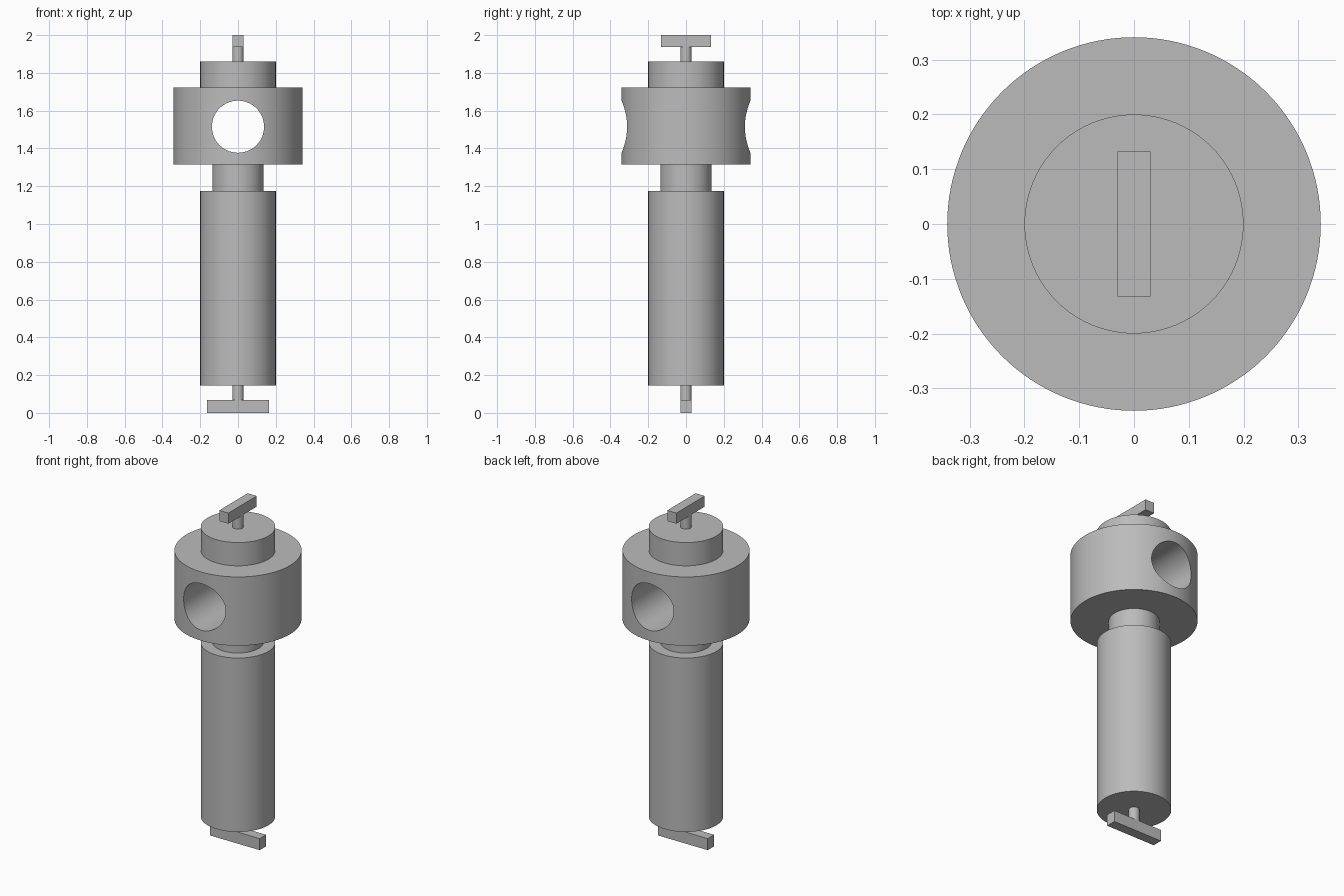
import bpy
import math

cube = bpy.data.objects.get("Cube")
if cube:
    bpy.data.objects.remove(cube, do_unlink=True)

metal = bpy.data.materials.new("plain_grey")
metal.use_nodes = True
GREY = (0.5, 0.5, 0.5, 1)
metal.diffuse_color = GREY
metal.node_tree.nodes["Principled BSDF"].inputs["Base Color"].default_value = GREY


def cylinder(name, radius, z0, z1, sides=96):
    bpy.ops.mesh.primitive_cylinder_add(
        vertices=sides, radius=radius, depth=z1 - z0, location=(0, 0, (z0 + z1) / 2))
    ob = bpy.context.object
    ob.name = name
    ob.data.materials.append(metal)
    bpy.ops.object.shade_smooth_by_angle(angle=math.radians(30))
    return ob


def bar(name, length_x, length_y, z0, z1):
    bpy.ops.mesh.primitive_cube_add(size=1, location=(0, 0, (z0 + z1) / 2))
    ob = bpy.context.object
    ob.name = name
    ob.scale = (length_x, length_y, z1 - z0)
    bpy.ops.object.transform_apply(location=False, rotation=False, scale=True)
    ob.data.materials.append(metal)
    return ob


# Lower crossbar and its pin
bar("bottom_crossbar", 0.326, 0.06, 0, 0.068)
cylinder("bottom_pin", 0.03, 0.068, 0.146, 48)

# Long body, narrow neck, wide head and cap
cylinder("body", 0.2, 0.146, 1.176)
cylinder("neck", 0.136, 1.176, 1.315)
head = cylinder("head", 0.341, 1.315, 1.722, 128)
cylinder("cap", 0.2, 1.722, 1.86)

# Upper pin and crossbar, turned a quarter from the lower one
cylinder("top_pin", 0.03, 1.86, 1.937, 48)
bar("top_crossbar", 0.06, 0.265, 1.937, 2)

# Round hole through the head, front to back
bpy.ops.mesh.primitive_cylinder_add(
    vertices=96, radius=0.138, depth=1, location=(0, 0, 1.515),
    rotation=(math.pi / 2, 0, 0))
cutter = bpy.context.object
cutter.name = "hole_cutter"
cutter.data.materials.append(metal)
cutter.hide_render = True

bpy.ops.object.select_all(action="DESELECT")
head.select_set(True)
bpy.context.view_layer.objects.active = head
hole = head.modifiers.new("hole", "BOOLEAN")
hole.operation = "DIFFERENCE"
hole.solver = "EXACT"
hole.object = cutter
bpy.ops.object.modifier_apply(modifier=hole.name)
bpy.data.objects.remove(cutter, do_unlink=True)
bpy.ops.object.shade_smooth_by_angle(angle=math.radians(30))
